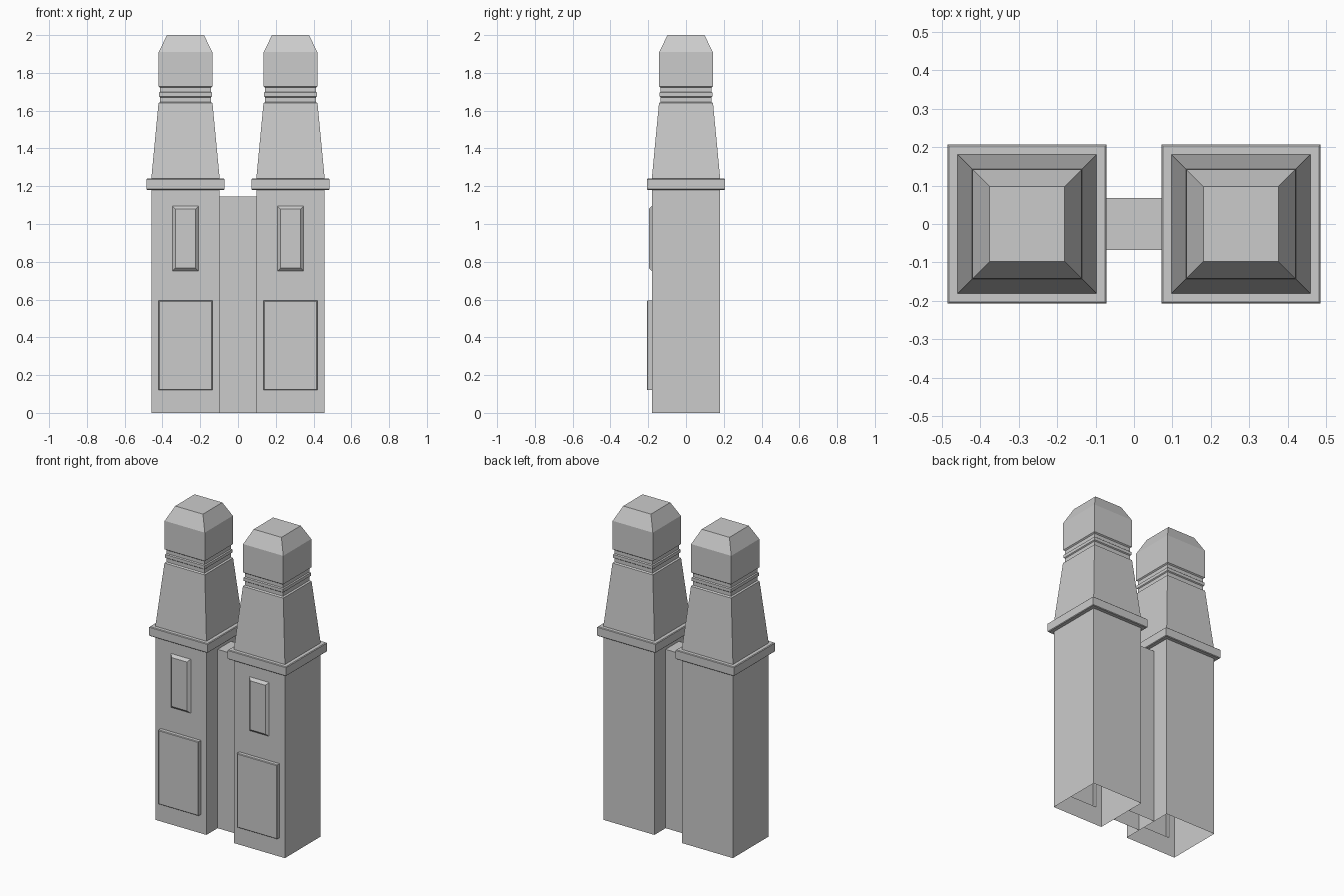
import bpy, bmesh
from mathutils import Vector

if "Cube" in bpy.data.objects:
    bpy.data.objects.remove(bpy.data.objects["Cube"])

CX = 0.278   # tower centre
HW = 0.181   # tower body half width


def finish(bm, name):
    mesh = bpy.data.meshes.new(name)
    bm.normal_update()
    bm.to_mesh(mesh)
    bm.free()
    obj = bpy.data.objects.new(name, mesh)
    bpy.context.collection.objects.link(obj)
    return obj


def square_loft(bm, profile, cx):
    """Stack square rings (half width, z); bottom open, top capped."""
    rings = []
    for h, z in profile:
        rings.append([bm.verts.new((cx + sx * h, sy * h, z))
                      for sx, sy in ((-1, -1), (1, -1), (1, 1), (-1, 1))])
    for a, b in zip(rings, rings[1:]):
        for i in range(4):
            j = (i + 1) % 4
            bm.faces.new((a[i], a[j], b[j], b[i]))
    bm.faces.new(rings[-1])


def raise_panel(bm, half, z0, z1, steps):
    """Push a rectangle of the front wall outward in (depth, inset) steps."""
    def wall():
        return [f for f in bm.faces if all(abs(v.co.y + HW) < 1e-5 for v in f.verts)]
    for co, no in (((0, 0, z0), (0, 0, 1)), ((0, 0, z1), (0, 0, 1)),
                   ((CX - half, 0, 0), (1, 0, 0)), ((CX + half, 0, 0), (1, 0, 0))):
        faces = wall()
        edges = {e for f in faces for e in f.edges}
        verts = {v for f in faces for v in f.verts}
        bmesh.ops.bisect_plane(bm, geom=faces + list(edges) + list(verts),
                               plane_co=co, plane_no=no, dist=1e-5)
    region = [f for f in wall()
              if abs(f.calc_center_median().x - CX) < half
              and z0 < f.calc_center_median().z < z1]
    for depth, inset in steps:
        res = bmesh.ops.extrude_face_region(bm, geom=region)
        bmesh.ops.delete(bm, geom=region, context='FACES')
        region = [g for g in res['geom'] if isinstance(g, bmesh.types.BMFace)]
        verts = {v for f in region for v in f.verts}
        xs = [v.co.x for v in verts]
        zs = [v.co.z for v in verts]
        mid = Vector(((min(xs) + max(xs)) / 2, 0, (min(zs) + max(zs)) / 2))
        kx = 1 - 2 * inset / (max(xs) - min(xs))
        kz = 1 - 2 * inset / (max(zs) - min(zs))
        for v in verts:
            v.co.x = mid.x + (v.co.x - mid.x) * kx
            v.co.z = mid.z + (v.co.z - mid.z) * kz
            v.co.y -= depth


# Towers: shaft, collar, tapered neck, ringed band and chamfered cap
profile = [(HW, 0), (HW, 1.18),
           (0.203, 1.18), (0.207, 1.184), (0.207, 1.236), (0.203, 1.24),
           (0.181, 1.24), (0.143, 1.64),
           (0.134, 1.646), (0.134, 1.67),
           (0.140, 1.675), (0.140, 1.695),
           (0.134, 1.70), (0.134, 1.722),
           (0.142, 1.728), (0.142, 1.91), (0.098, 2.0)]
bm = bmesh.new()
square_loft(bm, profile, CX)
raise_panel(bm, 0.142, 0.12, 0.595, [(0.022, 0), (0.004, 0.004)])   # lower panel
raise_panel(bm, 0.07, 0.75, 1.095, [(0.016, 0.016)])                # upper panel
bmesh.ops.recalc_face_normals(bm, faces=bm.faces)
towers = finish(bm, "towers")
mirror = towers.modifiers.new("mirror", 'MIRROR')
mirror.use_mirror_merge = False

# Connecting wall between the towers, open at the bottom like the shafts
bm = bmesh.new()
bmesh.ops.create_cube(bm, size=1)
for v in bm.verts:
    v.co = (v.co.x * 2 * (CX - HW), v.co.y * 0.136, (v.co.z + 0.5) * 1.145)
bmesh.ops.delete(bm, geom=[f for f in bm.faces
                           if f.normal.z < -0.5 or abs(f.normal.x) > 0.5],
                 context='FACES_ONLY')
finish(bm, "connecting_wall")
